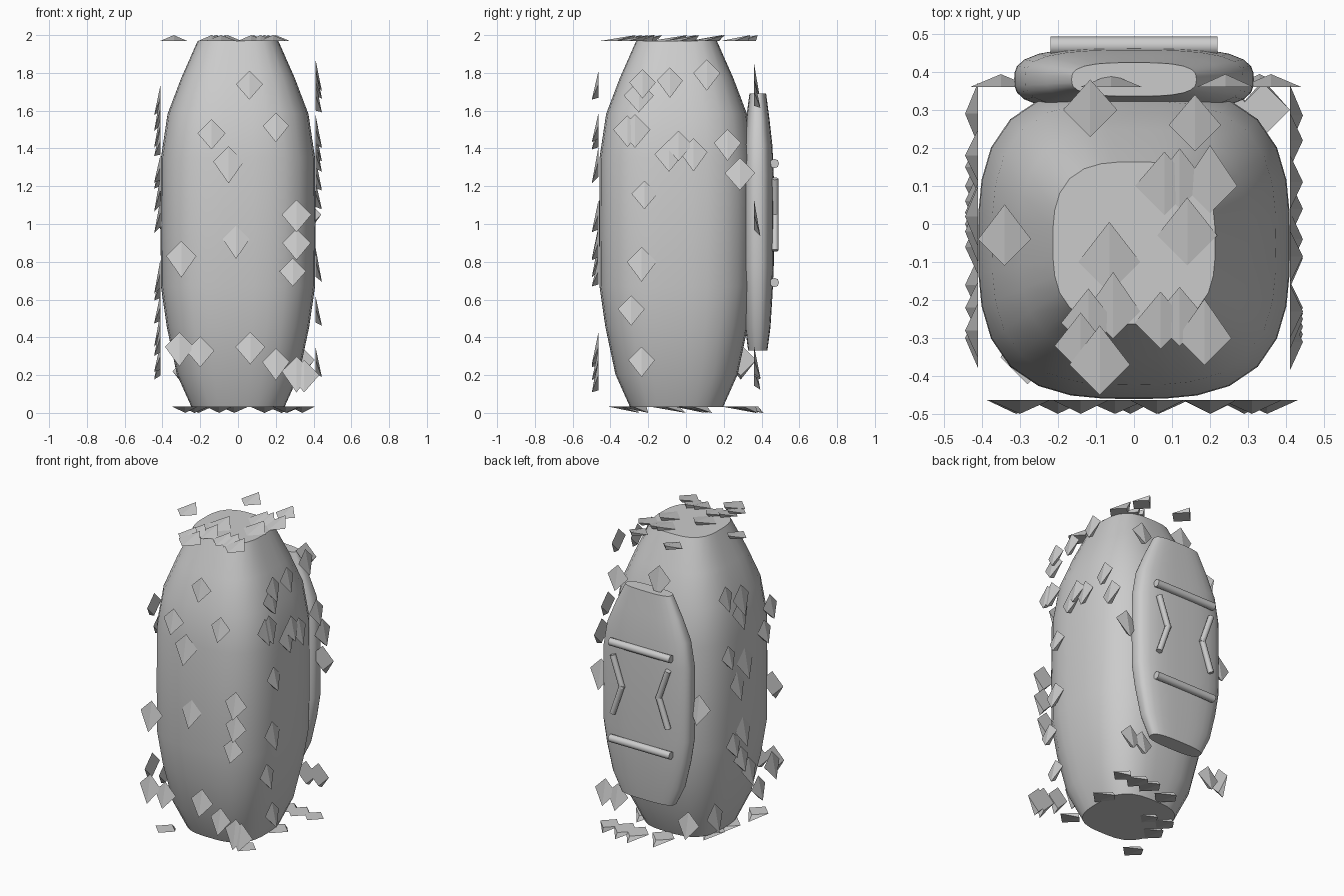
import bpy, bmesh, math, random
from mathutils import Vector

if "Cube" in bpy.data.objects:
    bpy.data.objects.remove(bpy.data.objects["Cube"])

random.seed(4)


def finish(bm, name, smooth=None):
    bmesh.ops.recalc_face_normals(bm, faces=bm.faces)
    me = bpy.data.meshes.new(name)
    bm.to_mesh(me)
    bm.free()
    ob = bpy.data.objects.new(name, me)
    bpy.context.collection.objects.link(ob)
    if smooth:
        bpy.ops.object.select_all(action='DESELECT')
        bpy.context.view_layer.objects.active = ob
        ob.select_set(True)
        bpy.ops.object.shade_smooth_by_angle(angle=math.radians(smooth))
    return ob


# Rounded-square barrel: (height fraction, width fraction)
PROFILE = [(-1, .60), (-.82, .79), (-.56, .92), (-.34, .995), (0, 1.0),
           (.36, .995), (.6, .91), (.8, .73), (1, .52)]


def pod(name, centre, half, n=32, power=3.0):
    bm = bmesh.new()
    rings = []
    for h, w in PROFILE:
        ring = []
        for i in range(n):
            a = 2 * math.pi * i / n
            c, s = math.cos(a), math.sin(a)
            r = w / (abs(c) ** power + abs(s) ** power) ** (1 / power)
            ring.append(bm.verts.new((centre[0] + half[0] * r * c,
                                      centre[1] + half[1] * r * s,
                                      centre[2] + half[2] * h)))
        rings.append(ring)
    for a, b in zip(rings, rings[1:]):
        for i in range(n):
            j = (i + 1) % n
            bm.faces.new((a[i], a[j], b[j], b[i]))
    bm.faces.new(rings[0])
    bm.faces.new(rings[-1])
    return finish(bm, name, 40)


def bar(name, p, q, radius, sides=8):
    p, q = Vector(p), Vector(q)
    d = q - p
    bm = bmesh.new()
    bmesh.ops.create_cone(bm, cap_ends=True, segments=sides, radius1=radius,
                          radius2=radius, depth=d.length)
    rot = d.to_track_quat('Z', 'Y').to_matrix()
    bmesh.ops.rotate(bm, verts=bm.verts, matrix=rot, cent=(0, 0, 0))
    bmesh.ops.translate(bm, verts=bm.verts, vec=(p + q) / 2)
    return finish(bm, name, 50)


def shards(name, spots, to_point, normal, tip, height):
    """Flat diamond pyramids whose raised point leans towards tip."""
    normal, tip = Vector(normal), Vector(tip)
    side = normal.cross(tip)
    bm = bmesh.new()
    for spot in spots:
        o = Vector(to_point(*spot))
        r = random.uniform(.068, .082)
        lean = random.uniform(1.1, 1.5)
        base = [bm.verts.new(o + v * r) for v in (-tip, side, tip, -side)]
        apex = bm.verts.new(o + tip * r * lean + normal * height)
        bm.faces.new(base)
        for i in range(4):
            bm.faces.new((base[i], base[(i + 1) % 4], apex))
    return finish(bm, name)


# Main body and back plate
pod("body", (0, -.05, 1.0), (.41, .41, .97))
pod("back_plate", (0, .38, 1.01), (.315, .085, .68))

# Straps and bent bars on the back plate
for label, z in (("upper", 1.32), ("lower", .69)):
    bar(label + "_strap", (-.22, .468, z), (.22, .468, z), .025)
for label, s in (("left", -1), ("right", 1)):
    bar(label + "_bent_bar_top", (.2 * s, .471, 1.24), (.13 * s, .471, 1.04), .019)
    bar(label + "_bent_bar_bottom", (.13 * s, .471, 1.06), (.2 * s, .471, .86), .019)

# Shards floating on the six sides
front = [(.06, 1.74), (-.14, 1.48), (.2, 1.52), (-.05, 1.33), (.31, 1.05),
         (.31, .9), (.29, .75), (-.01, .92), (-.3, .83), (.065, .35),
         (.2, .27), (.31, .22), (.35, .2), (-.31, .35), (-.2, .33)]
right = [(-.23, 1.75), (-.25, 1.68), (-.085, 1.76), (.11, 1.8), (-.31, 1.5),
         (-.27, 1.5), (-.04, 1.42), (-.09, 1.37), (.04, 1.38), (.22, 1.43),
         (.285, 1.27), (-.22, 1.16), (-.235, .8), (-.29, .55), (-.235, .28)]
left = [(.18, 1.67), (.02, 1.61), (.03, 1.52), (.15, 1.27), (-.02, 1.18),
        (.06, 1.06), (0, .74), (.1, .68), (.02, .56), (-.06, .46),
        (-.28, 1.44), (-.22, 1.3), (-.3, .4), (-.16, .3), (.29, .28)]
back = [(.24, 1.7), (-.06, 1.77), (.24, .27), (-.35, 1.0), (.36, 1.05),
        (.33, .28), (-.27, .22)]
top = [(-.115, .3), (.16, .26), (.08, .1), (.12, .11), (.2, .1), (-.34, -.04),
       (.14, -.03), (-.065, -.1), (-.12, -.26), (-.14, -.32), (-.055, -.23),
       (-.09, -.37), (.07, -.26), (.12, -.25), (.185, -.3)]
bottom = [(.34, .3), (.26, .03), (.23, .3), (.14, .3), (-.02, .26),
          (.255, -.285), (-.28, -.35), (-.23, -.12), (-.1, 0), (-.21, .01)]
down, rear = (0, 0, -1), (0, 1, 0)
shards("front_shards", front, lambda x, z: (x, -.463, z), (0, -1, 0), down, .036)
shards("back_shards", back, lambda x, z: (x, .36, z), (0, 1, 0), down, .034)
shards("right_shards", right, lambda y, z: (.41, y, z), (1, 0, 0), down, .034)
shards("left_shards", left, lambda y, z: (-.41, y, z), (-1, 0, 0), down, .034)
shards("top_shards", top, lambda x, y: (x, y, 1.97), (0, 0, 1), rear, .03)
shards("bottom_shards", bottom, lambda x, y: (x, y, .035), (0, 0, -1), rear, .035)
